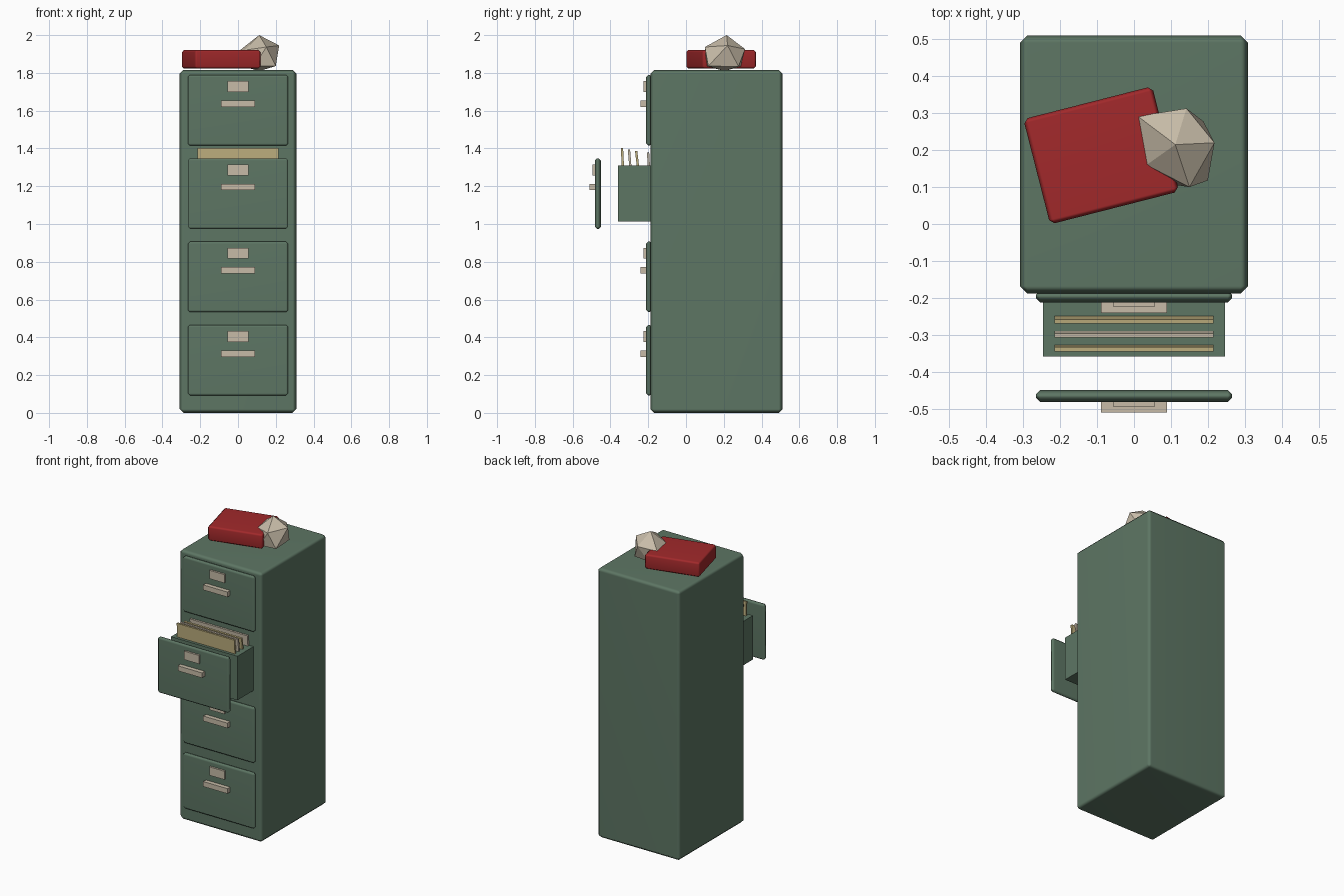
import bpy, bmesh
from mathutils import Matrix

if "Cube" in bpy.data.objects:
    bpy.data.objects.remove(bpy.data.objects["Cube"])


def material(name, rgb):
    m = bpy.data.materials.new(name)
    m.diffuse_color = (*rgb, 1)
    m.use_nodes = True
    m.node_tree.nodes["Principled BSDF"].inputs["Base Color"].default_value = m.diffuse_color
    return m


GREEN = material("cabinet green", (0.110, 0.181, 0.127))
RED = material("book red", (0.36, 0.022, 0.024))
BEIGE = material("pale beige", (0.57, 0.50, 0.39))
TAN = material("folder tan", (0.53, 0.44, 0.215))


def finish(name, bm, mat):
    me = bpy.data.meshes.new(name)
    bm.to_mesh(me)
    bm.free()
    me.materials.append(mat)
    ob = bpy.data.objects.new(name, me)
    bpy.context.collection.objects.link(ob)
    return ob


def box(name, lo, hi, mat, bevel=0, rot=(0, 0, 0)):
    size = [b - a for a, b in zip(lo, hi)]
    bm = bmesh.new()
    bmesh.ops.create_cube(bm, size=1, matrix=Matrix.Diagonal((*size, 1)))
    ob = finish(name, bm, mat)
    ob.location = [(a + b) / 2 for a, b in zip(lo, hi)]
    ob.rotation_euler = rot
    if bevel:
        # soft chamfer, large faces stay flat
        for p in ob.data.polygons:
            p.use_smooth = True
        b = ob.modifiers.new("bevel", 'BEVEL')
        b.width = bevel
        b.segments = 1
        ob.modifiers.new("normals", 'WEIGHTED_NORMAL')
    return ob


# cabinet body
box("cabinet_body", (-0.309, -0.188, 0), (0.309, 0.511, 1.815), GREEN, 0.02)

# four drawers, the third from the bottom pulled out
for i in range(4):
    z = 0.279 + 0.441 * i
    y = -0.27 if i == 2 else 0
    n = f"_{i + 1}"
    box("drawer_front" + n, (-0.266, y - 0.212, z - 0.187), (0.266, y - 0.18, z + 0.187), GREEN, 0.012)
    box("label_holder" + n, (-0.056, y - 0.225, z + 0.097), (0.056, y - 0.205, z + 0.154), BEIGE)
    box("drawer_handle" + n, (-0.09, y - 0.241, z + 0.018), (0.09, y - 0.205, z + 0.052), BEIGE)

# open drawer tray
box("drawer_tray", (-0.247, -0.359, 1.013), (0.247, -0.1, 1.309), GREEN)

# folders leaning forward in the tray
for i, (top_y, top_z, lean) in enumerate([(-0.339, 1.403, 0.05), (-0.302, 1.395, 0.08),
                                          (-0.264, 1.387, 0.12), (-0.201, 1.38, 0.06)]):
    h = 0.26
    cy, cz = top_y + lean * h / 2, top_z - h / 2
    box(f"folder_{i + 1}", (-0.215, cy - 0.006, cz - h / 2), (0.215, cy + 0.006, cz + h / 2),
        BEIGE if i % 2 else TAN, rot=(lean, 0, 0))

# book lying askew on top
box("book", (-0.089 - 0.18, 0.186 - 0.147, 1.822), (-0.089 + 0.18, 0.186 + 0.147, 1.922),
    RED, 0.012, rot=(0, 0, 0.25))

# crumpled paper ball: a rough twenty-sided lump
points = [(0.112, 0.215, 2.0),
          (0.010, 0.292, 1.920), (0.142, 0.313, 1.926), (0.218, 0.220, 1.945),
          (0.150, 0.100, 1.937), (0.034, 0.160, 1.920),
          (0.200, 0.118, 1.836), (0.085, 0.110, 1.835), (0.020, 0.190, 1.835),
          (0.076, 0.290, 1.835), (0.188, 0.278, 1.834),
          (0.113, 0.205, 1.810)]
bm = bmesh.new()
for p in points:
    bm.verts.new(p)
bmesh.ops.convex_hull(bm, input=bm.verts)
bmesh.ops.recalc_face_normals(bm, faces=bm.faces)
finish("paper_ball", bm, BEIGE)
